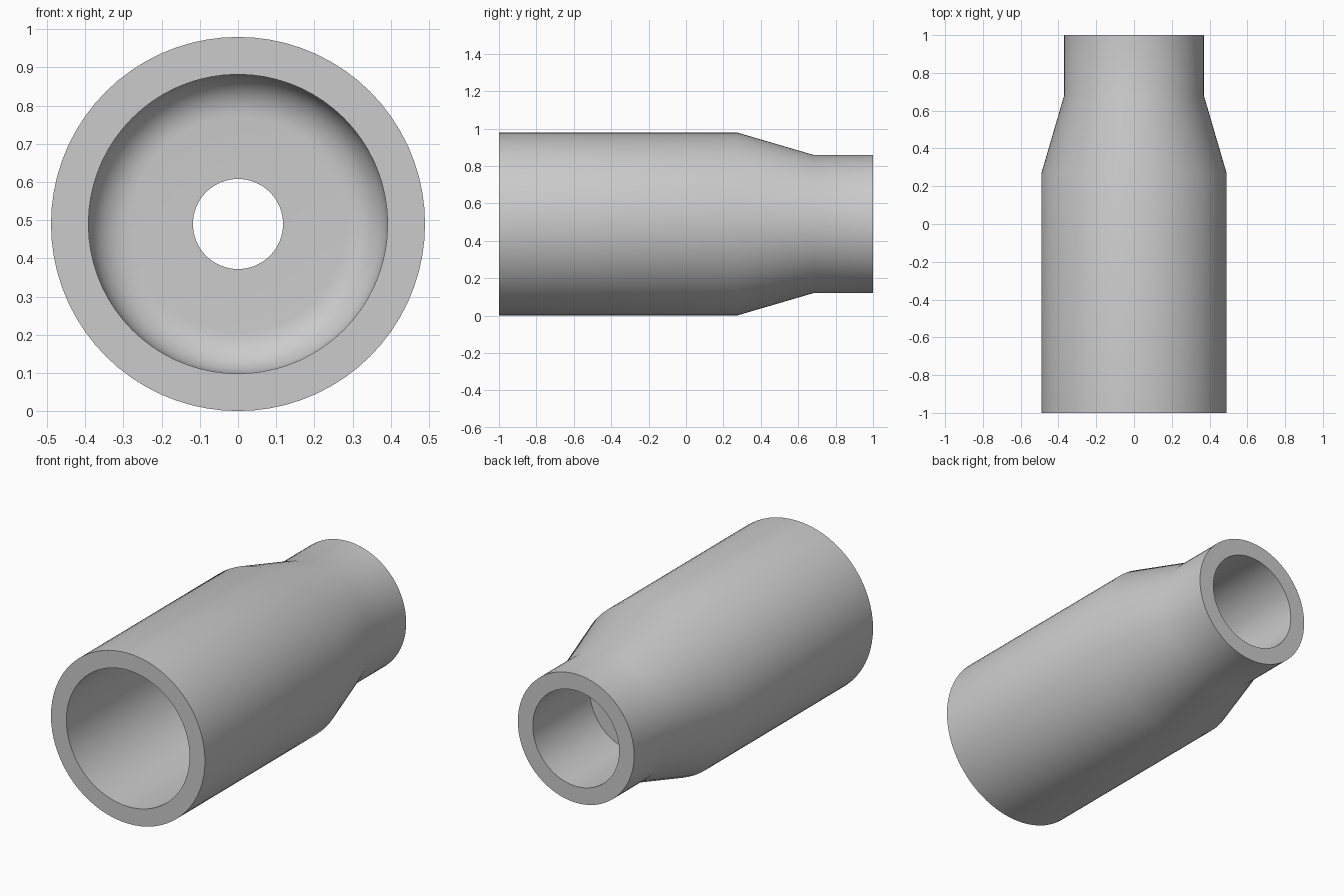
import bpy
import bmesh
from math import sin, cos, pi, radians
from mathutils import Matrix, Vector

cube = bpy.data.objects.get("Cube")
if cube:
    bpy.data.objects.remove(cube, do_unlink=True)

SIDES = 72
AXIS_Z = 0.49

# Single grey material
grey = bpy.data.materials.new("plain grey")
grey.use_nodes = True
colour = (0.6, 0.6, 0.6, 1)
grey.diffuse_color = colour
grey.node_tree.nodes["Principled BSDF"].inputs["Base Color"].default_value = colour

# Outer shell: wide barrel, tapered shoulder, narrow neck
outer = [(0.49, -1.0), (0.49, 0.27), (0.37, 0.68), (0.37, 1.0)]

# Rear socket, then the small hole through the dividing wall
rear_bore = [(0.275, 1.0), (0.275, 0.48), (0.118, 0.48), (0.118, 0.38)]

# Front bore with a rounded bottom corner
fillet = 0.11
steps = 10
front_bore = [(0.392 - fillet + fillet * cos(a), 0.27 + fillet * sin(a))
              for a in (pi / 2 * (1 - i / steps) for i in range(steps + 1))]
front_bore.append((0.392, -1.0))

profile = outer + rear_bore + front_bore

# Revolve the closed profile about the long axis
bm = bmesh.new()
verts = [bm.verts.new((r, y, 0)) for r, y in profile]
edges = [bm.edges.new((v, verts[(i + 1) % len(verts)])) for i, v in enumerate(verts)]
bmesh.ops.spin(bm, geom=verts + edges, cent=(0, 0, 0), axis=(0, 1, 0),
               angle=2 * pi, steps=SIDES, use_merge=True)
bmesh.ops.remove_doubles(bm, verts=bm.verts, dist=0.0001)
bmesh.ops.recalc_face_normals(bm, faces=bm.faces)
bmesh.ops.transform(bm, matrix=Matrix.Translation(Vector((0, 0, AXIS_Z))), verts=bm.verts)

mesh = bpy.data.meshes.new("reducing_sleeve")
bm.to_mesh(mesh)
bm.free()
mesh.materials.append(grey)

sleeve = bpy.data.objects.new("reducing_sleeve", mesh)
bpy.context.collection.objects.link(sleeve)
bpy.ops.object.select_all(action="DESELECT")
sleeve.select_set(True)
bpy.context.view_layer.objects.active = sleeve
bpy.ops.object.shade_smooth_by_angle(angle=radians(35))
